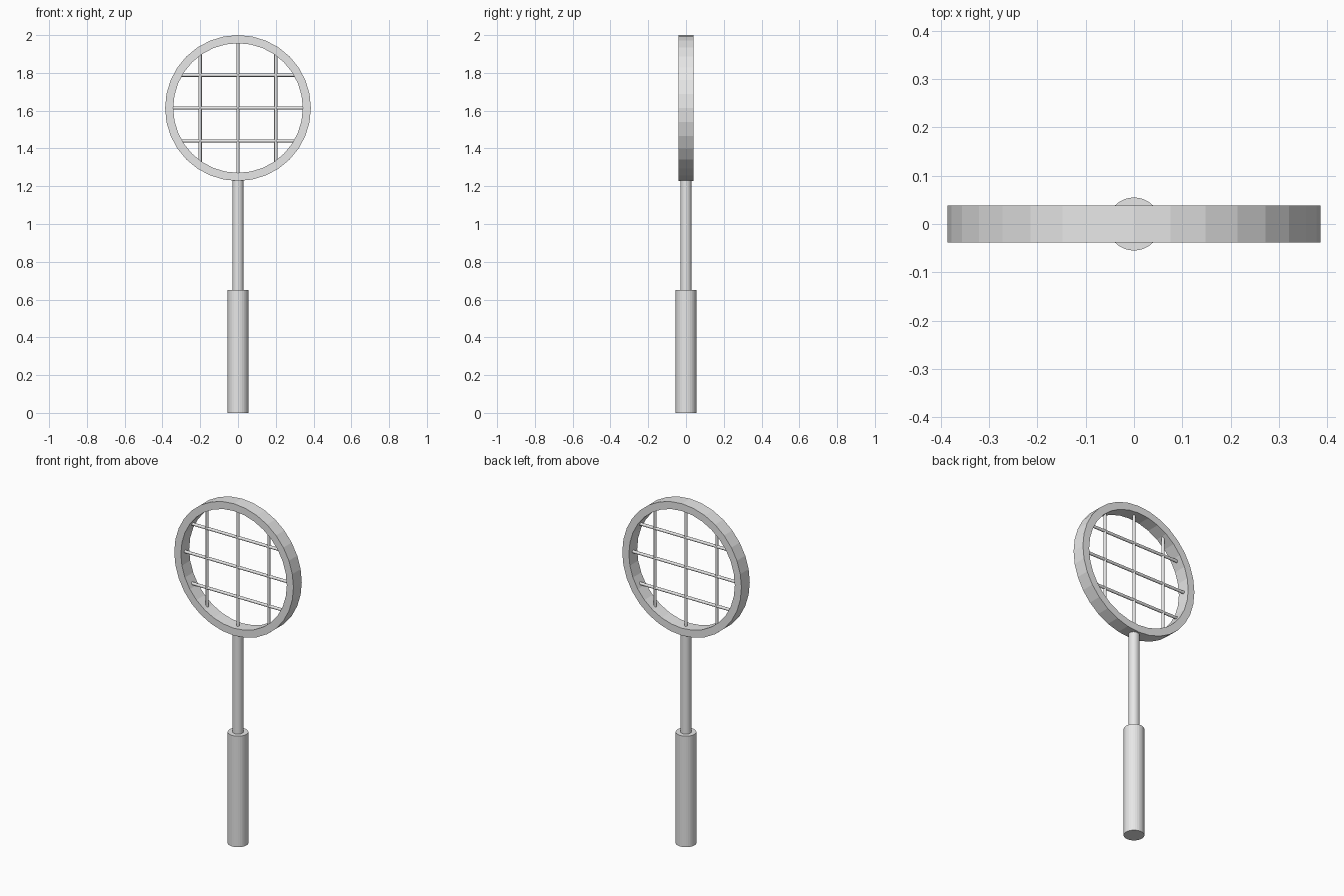
import bpy, bmesh, math
from mathutils import Matrix, Vector

default = bpy.data.objects.get("Cube")
if default:
    bpy.data.objects.remove(default, do_unlink=True)

grey = bpy.data.materials.new("light grey")
grey.use_nodes = True
colour = (0.8, 0.8, 0.8, 1)
grey.diffuse_color = colour
grey.node_tree.nodes["Principled BSDF"].inputs["Base Color"].default_value = colour

SIDES = 32
CENTRE = Vector((0, 0, 1.614))
OUTER, INNER, DEPTH = 0.386, 0.343, 0.077


def finish(name, bm):
    bmesh.ops.recalc_face_normals(bm, faces=bm.faces)
    mesh = bpy.data.meshes.new(name)
    bm.to_mesh(mesh)
    bm.free()
    mesh.materials.append(grey)
    obj = bpy.data.objects.new(name, mesh)
    bpy.context.collection.objects.link(obj)
    return obj


def rod(name, start, end, radius, sides=SIDES):
    """Closed cylinder running from start to end."""
    start, end = Vector(start), Vector(end)
    axis = end - start
    turn = axis.to_track_quat('Z', 'Y').to_matrix().to_4x4()
    bm = bmesh.new()
    bmesh.ops.create_cone(bm, cap_ends=True, segments=sides, radius1=radius,
                          radius2=radius, depth=axis.length,
                          matrix=Matrix.Translation((start + end) / 2) @ turn)
    return finish(name, bm)


# Head hoop: a rectangular section swept round the centre
bm = bmesh.new()
section = [(OUTER, -DEPTH / 2), (OUTER, DEPTH / 2), (INNER, DEPTH / 2), (INNER, -DEPTH / 2)]
rings = []
for i in range(SIDES):
    a = 2 * math.pi * i / SIDES
    rings.append([bm.verts.new(CENTRE + Vector((r * math.sin(a), y, r * math.cos(a))))
                  for r, y in section])
for i, ring in enumerate(rings):
    following = rings[(i + 1) % SIDES]
    for j in range(4):
        k = (j + 1) % 4
        bm.faces.new((ring[j], ring[k], following[k], following[j]))
finish("head_hoop", bm)

# Handle and shaft
rod("grip", (0, 0, 0), (0, 0, 0.65), 0.055)
rod("shaft", (0, 0, 0.65), (0, 0, 1.25), 0.029)

# Strings, each ending just inside the hoop
for label, along, across, pitch in (("upright", Vector((0, 0, 1)), Vector((1, 0, 0)), 0.2),
                                    ("cross", Vector((1, 0, 0)), Vector((0, 0, 1)), 0.174)):
    for n in (-1, 0, 1):
        middle = CENTRE + across * pitch * n
        half = math.sqrt((INNER + 0.01) ** 2 - (pitch * n) ** 2)
        rod(f"{label}_string_{n + 2}", middle - along * half, middle + along * half, 0.0085, 16)
